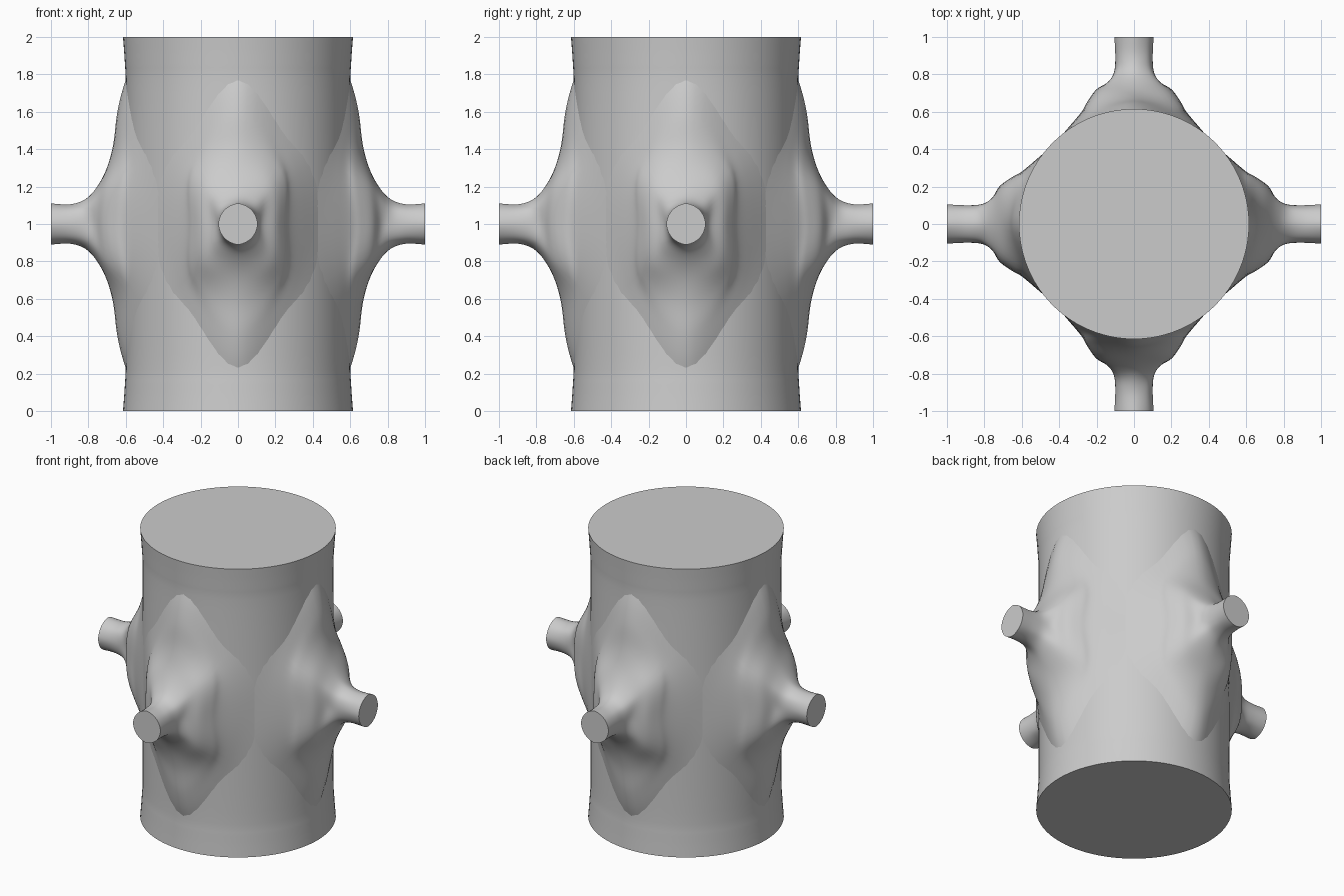
import bpy, math
from mathutils import Vector, Matrix

cube = bpy.data.objects.get("Cube")
if cube:
    bpy.data.objects.remove(cube, do_unlink=True)

grey = bpy.data.materials.new("plain_grey")
grey.use_nodes = True
colour = (0.6, 0.6, 0.6, 1)
grey.diffuse_color = colour
grey.node_tree.nodes["Principled BSDF"].inputs["Base Color"].default_value = colour


def spline(p0, p1, p2, p3, t):
    """Smooth curve from p1 to p2."""
    return 0.5 * (2 * p1 + (p2 - p0) * t + (2 * p0 - 5 * p1 + 4 * p2 - p3) * t * t
                  + (3 * p1 - p0 - 3 * p2 + p3) * t ** 3)


def refine(points, steps, closed):
    n = len(points)
    at = (lambda i: points[i % n]) if closed else (lambda i: points[max(0, min(n - 1, i))])
    out = [spline(at(i - 1), at(i), at(i + 1), at(i + 2), s / steps)
           for i in range(n if closed else n - 1) for s in range(steps)]
    return out if closed else out + [points[-1]]


def loft(name, rings, cap_start, cap_end):
    """Skin a list of equal rings and shade it smooth."""
    n = len(rings[0])
    verts = [p for ring in rings for p in ring]
    faces = [(r * n + i, r * n + (i + 1) % n, (r + 1) * n + (i + 1) % n, (r + 1) * n + i)
             for r in range(len(rings) - 1) for i in range(n)]
    if cap_start:
        faces.append(tuple(reversed(range(n))))
    if cap_end:
        faces.append(tuple(range(len(verts) - n, len(verts))))
    mesh = bpy.data.meshes.new(name)
    mesh.from_pydata(verts, [], faces)
    mesh.materials.append(grey)
    obj = bpy.data.objects.new(name, mesh)
    bpy.context.collection.objects.link(obj)
    bpy.ops.object.select_all(action='DESELECT')
    obj.select_set(True)
    bpy.context.view_layer.objects.active = obj
    bpy.ops.object.shade_smooth_by_angle(angle=math.radians(50))
    return obj


# Main drum, slightly flared at both ends
profile = [Vector(p) for p in
           ((0.615, 0), (0.605, 0.14), (0.6, 0.3), (0.603, 1), (0.6, 1.7), (0.605, 1.86), (0.615, 2))]
drum = [[Vector((r * math.cos(a), r * math.sin(a), z))
         for a in (math.tau * i / 96 for i in range(96))]
        for r, z in refine(profile, 4, False)]
loft("drum", drum, True, True)

# Branch rings: side, corner and top point, each as (across, up, outward)
c = 0.707 * 0.105
quarter_rings = [
    ((0.105, 0, 1), (c, c, 1), (0, 0.11, 1)),
    ((0.1, 0, 0.9), (c, c, 0.9), (0, 0.105, 0.9)),
    ((0.105, 0, 0.82), (0.085, 0.09, 0.82), (0, 0.13, 0.82)),
    ((0.13, 0, 0.765), (0.125, 0.14, 0.76), (0, 0.19, 0.76)),
    ((0.2, 0, 0.72), (0.18, 0.22, 0.7), (0, 0.29, 0.705)),
    ((0.245, 0, 0.66), (0.23, 0.28, 0.63), (0, 0.42, 0.668)),
    ((0.28, 0, 0.6), (0.25, 0.33, 0.582), (0, 0.58, 0.648)),
    ((0.36, 0, 0.505), (0.28, 0.39, 0.542), (0, 0.7, 0.622)),
    ((0.45, 0, 0.4), (0.32, 0.45, 0.5), (0, 0.8, 0.59)),
]
rings = []
for side, corner, top in quarter_rings:
    mirrored = [(p, sx, sz) for p, sx, sz in (
        (side, 1, 1), (corner, 1, 1), (top, 1, 1), (corner, -1, 1),
        (side, -1, 1), (corner, -1, -1), (top, 1, -1), (corner, 1, -1))]
    ring = [Vector((sx * p[0], -p[2], 1 + sz * p[1])) for p, sx, sz in mirrored]
    rings.append(refine(ring, 6, True))
columns = [refine(list(col), 5, False) for col in zip(*rings)]
# Ring order runs from the root outward so that faces point outside
smooth_rings = [list(r) for r in zip(*columns)][::-1]

for i, where in enumerate(("front", "left", "back", "right")):
    turn = Matrix.Rotation(i * math.pi / 2, 3, 'Z')
    loft(where + "_branch", [[turn @ p for p in r] for r in smooth_rings], False, True)
